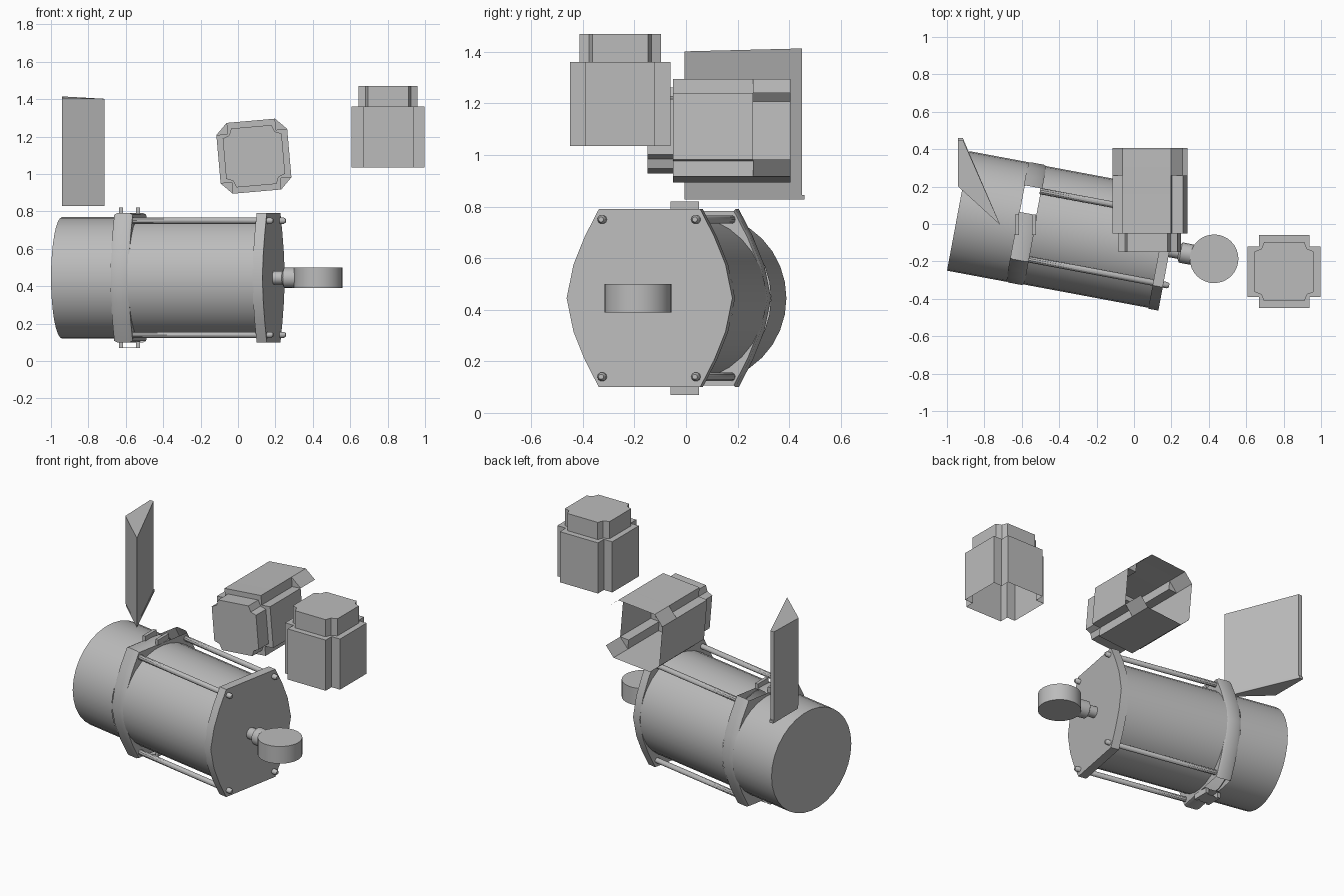
import bpy, bmesh, math
from mathutils import Matrix, Vector

if "Cube" in bpy.data.objects:
    bpy.data.objects.remove(bpy.data.objects["Cube"])

grey = bpy.data.materials.new("mid grey")
grey.diffuse_color = (0.5, 0.5, 0.5, 1)
grey.use_nodes = True
grey.node_tree.nodes["Principled BSDF"].inputs["Base Color"].default_value = grey.diffuse_color

# Tilted frame of the cylinder: local x along its axis, origin at rear end
AXIS = Matrix.Translation((-0.94, 0.07, 0.445)) @ Matrix.Rotation(math.radians(-10.6), 4, 'Z')


def loft(name, rings, mat=Matrix(), start=True, end=True, drop=None, smooth=35):
    """Skin a list of equal-length point rings; drop(center) removes faces."""
    bm = bmesh.new()
    vs = [[bm.verts.new(p) for p in r] for r in rings]
    n = len(rings[0])
    for a, b in zip(vs, vs[1:]):
        for i in range(n):
            j = (i + 1) % n
            bm.faces.new((a[i], a[j], b[j], b[i]))
    if start:
        bm.faces.new(vs[0][::-1])
    if end:
        bm.faces.new(vs[-1])
    bmesh.ops.recalc_face_normals(bm, faces=bm.faces)
    if drop:
        gone = [f for f in bm.faces if drop(f.calc_center_median())]
        bmesh.ops.delete(bm, geom=gone, context='FACES')
    me = bpy.data.meshes.new(name)
    bm.to_mesh(me)
    bm.free()
    me.transform(mat)
    me.materials.append(grey)
    ob = bpy.data.objects.new(name, me)
    bpy.context.collection.objects.link(ob)
    bpy.context.view_layer.objects.active = ob
    ob.select_set(True)
    bpy.ops.object.shade_smooth_by_angle(angle=math.radians(smooth))
    ob.select_set(False)
    return ob


def circle_x(s, r, n=32, y=0, z=0):
    return [(s, y + r * math.cos(2 * math.pi * i / n), z + r * math.sin(2 * math.pi * i / n))
            for i in range(n)]


def circle_z(z, r, x=0, y=0, n=32):
    return [(x + r * math.cos(2 * math.pi * i / n), y + r * math.sin(2 * math.pi * i / n), z)
            for i in range(n)]


# Flange outline: flat top and bottom, bulged sides
side = [(0.055, 0.345), (0.2, 0.345), (0.255, 0.24), (0.3, 0.13), (0.327, 0.0)]
half = side + [(y, -z) for y, z in side[-2::-1]]
FLANGE = half + [(-y, z) for y, z in half[::-1]]


def flange(s, k=1.0):
    return [(s, y * k, z * k) for y, z in FLANGE]


def flange_bore(s, r):
    return [(s, *(Vector(p).normalized() * r)) for p in FLANGE]


# Cylinder parts
loft("rear_cap", [circle_x(0, 0.325), circle_x(0.325, 0.325)], AXIS, end=False)
loft("barrel", [circle_x(0.415, 0.322), circle_x(1.1, 0.322)], AXIS, False, False)
loft("collar", [flange_bore(0.32, 0.318), flange(0.32, 0.98), flange(0.335), flange(0.405),
                flange(0.42, 0.98), flange_bore(0.42, 0.318)], AXIS, False, False,
     drop=lambda c: abs(c.z) > 0.33 and 0.05 < c.y < 0.2)
loft("end_plate", [flange(1.095), flange(1.15)], AXIS)

# Tie rods with rounded ends
for y in (-0.185, 0.185):
    for z in (-0.305, 0.305):
        loft("tie_rod", [circle_x(0.41, 0.017, 10, y, z), circle_x(1.17, 0.017, 10, y, z),
                         circle_x(1.182, 0.01, 10, y, z)], AXIS)

# Rod eye
loft("piston_neck", [circle_x(s, r, 16) for s, r in
                     ((1.14, 0.036), (1.2, 0.036), (1.21, 0.055), (1.25, 0.055), (1.33, 0.052))], AXIS)
loft("rod_eye", [circle_z(-0.055, 0.13, 1.392), circle_z(0.055, 0.13, 1.392)], AXIS)


def box(name, lo, hi):
    ring = [(lo[0], lo[1]), (hi[0], lo[1]), (hi[0], hi[1]), (lo[0], hi[1])]
    return loft(name, [[(x, y, z) for x, y in ring] for z in (lo[2], hi[2])])


# Trunnion lugs above and below the collar
for x in (-0.635, -0.545):
    for z in (0.07, 0.785):
        box("trunnion_lug", (x, -0.06, z), (x + 0.02, 0.05, z + 0.035))
loft("trunnion_disc", [circle_z(0.07, 0.05, -0.58, -0.005), circle_z(0.073, 0.05, -0.58, -0.005)])


# Hollow covers with notched corners and a smaller nose
def outline(h, c, k, z):
    q = [(h, h - c), (k, k), (h - c, h)]
    pts = []
    for _ in range(4):
        pts += q
        q = [(-y, x) for x, y in q]
    return [(x, y, z) for x, y in pts]


def nose(z0, z1):
    return [outline(0.158, 0.05, 0.122, z0), outline(0.158, 0.05, 0.122, z1)]


loft("upright_cover", [outline(0.195, 0.06, 0.135, 1.035), outline(0.195, 0.06, 0.135, 1.36)]
     + nose(1.36, 1.47), Matrix.Translation((0.803, -0.255, 0)), start=False)

tilt = (Matrix.Translation((0.085, 0, 1.095)) @ Matrix.Rotation(math.radians(-5), 4, 'Y')
        @ Matrix.Rotation(math.radians(90), 4, 'X'))
loft("tilted_cover", [outline(0.19, 0.06, 0.16, -0.405), outline(0.19, 0.06, 0.16, -0.26),
                      outline(0.19, 0.06, 0.13, -0.26), outline(0.19, 0.06, 0.13, 0.05)]
     + nose(0.05, 0.15), tilt, start=False,
     drop=lambda c: c.x > 0.185 and c.z < -0.3)

# Floating wedge bracket with a thin foot
plan = [(-0.94, 0.2), (-0.715, -0.005), (-0.915, 0.45), (-0.94, 0.45)]
loft("wedge_bracket", [[(x, y, 0.845) for x, y in plan],
                       [(x, y, 1.402 + 0.025 * y) for x, y in plan]])
loft("wedge_foot", [[(x, y * 1.02, z) for x, y in plan] for z in (0.828, 0.845)])
